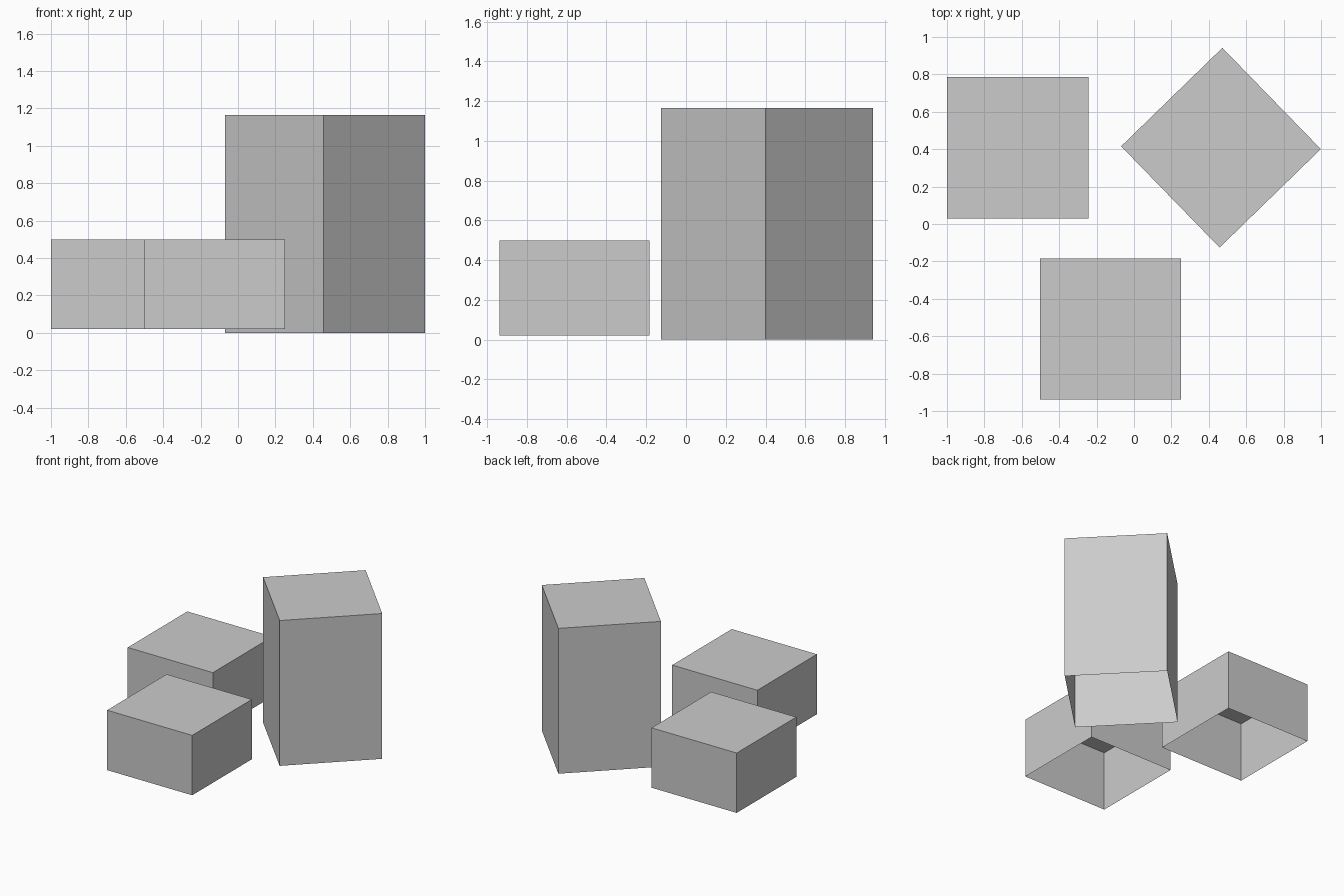
import bpy
import bmesh
from math import radians
from mathutils import Matrix

cube = bpy.data.objects.get("Cube")
if cube:
    bpy.data.objects.remove(cube, do_unlink=True)

# Single plain grey
grey = bpy.data.materials.new("plain_grey")
grey.use_nodes = True
colour = (0.6, 0.6, 0.6, 1.0)
grey.diffuse_color = colour
grey.node_tree.nodes["Principled BSDF"].inputs["Base Color"].default_value = colour

SIDE = 0.755  # all blocks share one square footprint


def open_block(name, x, y, bottom, top, turn=0.0):
    """Square block with an open underside, turned about z."""
    bm = bmesh.new()
    bmesh.ops.create_cube(bm, size=1.0)
    underside = [f for f in bm.faces if f.normal.z < -0.5]
    bmesh.ops.delete(bm, geom=underside, context='FACES_ONLY')
    bmesh.ops.transform(bm, verts=bm.verts,
                        matrix=Matrix.Diagonal((SIDE, SIDE, top - bottom, 1)))
    mesh = bpy.data.meshes.new(name)
    bm.to_mesh(mesh)
    bm.free()
    mesh.materials.append(grey)
    obj = bpy.data.objects.new(name, mesh)
    obj.location = (x, y, (bottom + top) / 2)
    obj.rotation_euler.z = radians(turn)
    bpy.context.collection.objects.link(obj)


# Two low blocks and one tall turned block
open_block("low_block_front", -0.126, -0.562, 0.02, 0.5)
open_block("low_block_back", -0.622, 0.408, 0.02, 0.5)
open_block("tall_block", 0.465, 0.408, 0.0, 1.165, turn=44.2)
